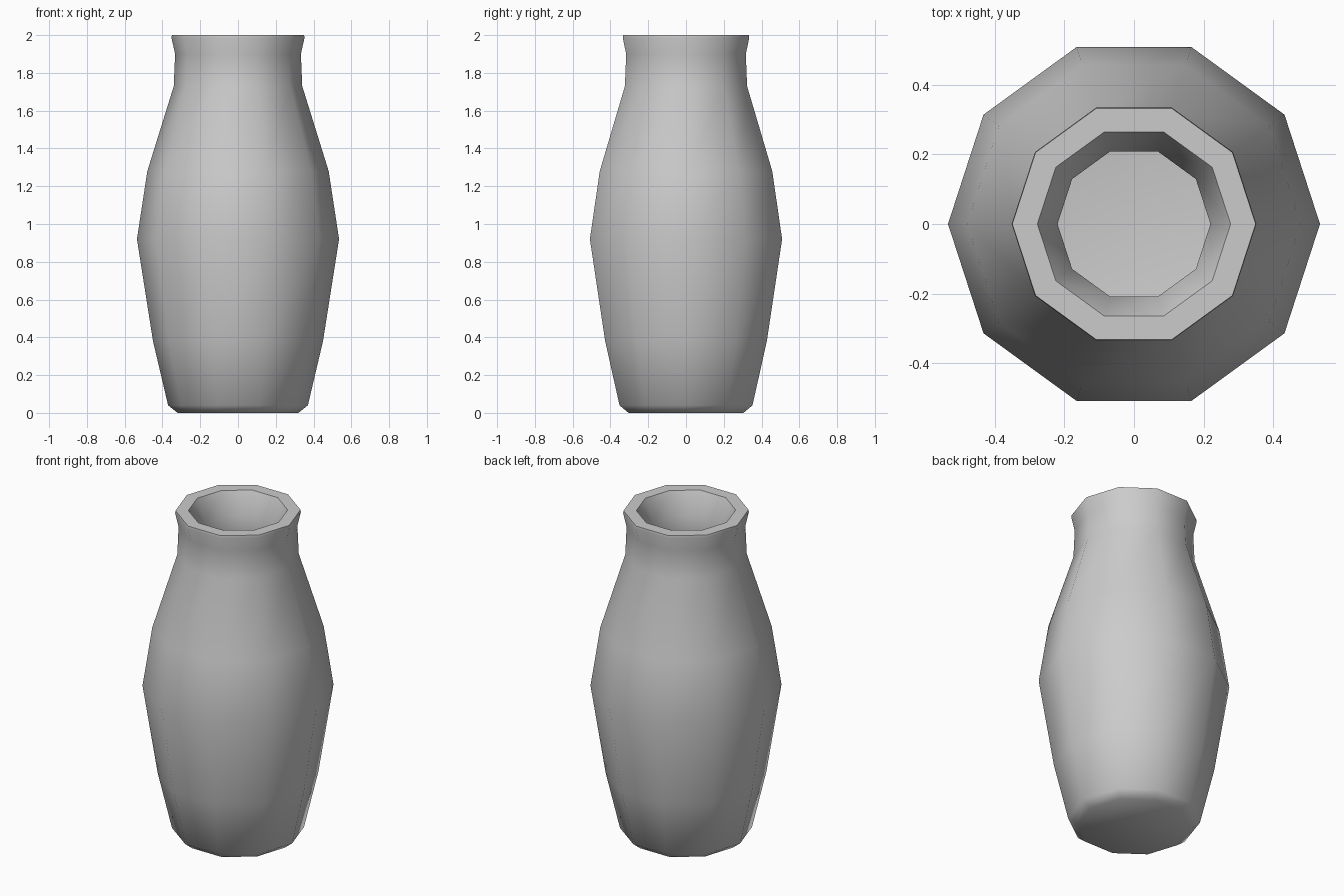
import bpy, bmesh
from math import cos, sin, tau, radians

if "Cube" in bpy.data.objects:
    bpy.data.objects.remove(bpy.data.objects["Cube"])

SIDES = 10
# Radius and height, from the base up the outside, over the lip and down the inside
OUTER = [(0.32, 0.0), (0.37, 0.04), (0.45, 0.38), (0.535, 0.92), (0.48, 1.28),
         (0.34, 1.73), (0.333, 1.90), (0.352, 1.985), (0.35, 2.0)]
INNER = [(0.278, 2.0), (0.22, 1.87), (0.225, 1.72), (0.37, 1.26), (0.43, 0.92),
         (0.35, 0.40), (0.26, 0.12)]


def lathe(name, profile, floor_height):
    bm = bmesh.new()
    rings = [[bm.verts.new((r * cos(tau * i / SIDES), r * sin(tau * i / SIDES), z))
              for i in range(SIDES)] for r, z in profile]
    for a, b in zip(rings, rings[1:]):
        for i in range(SIDES):
            j = (i + 1) % SIDES
            bm.faces.new((a[i], a[j], b[j], b[i]))
    # Flat base outside, shallow fan floor inside
    bm.faces.new(rings[0][::-1])
    centre = bm.verts.new((0, 0, floor_height))
    for i in range(SIDES):
        bm.faces.new((rings[-1][i], rings[-1][(i + 1) % SIDES], centre))
    bmesh.ops.recalc_face_normals(bm, faces=bm.faces)
    mesh = bpy.data.meshes.new(name)
    bm.to_mesh(mesh)
    bm.free()
    obj = bpy.data.objects.new(name, mesh)
    bpy.context.collection.objects.link(obj)
    return obj


# Hollow ten-sided vase
vase = lathe("vase", OUTER + INNER, 0.09)
bpy.context.view_layer.objects.active = vase
vase.select_set(True)
bpy.ops.object.shade_smooth_by_angle(angle=radians(60))
